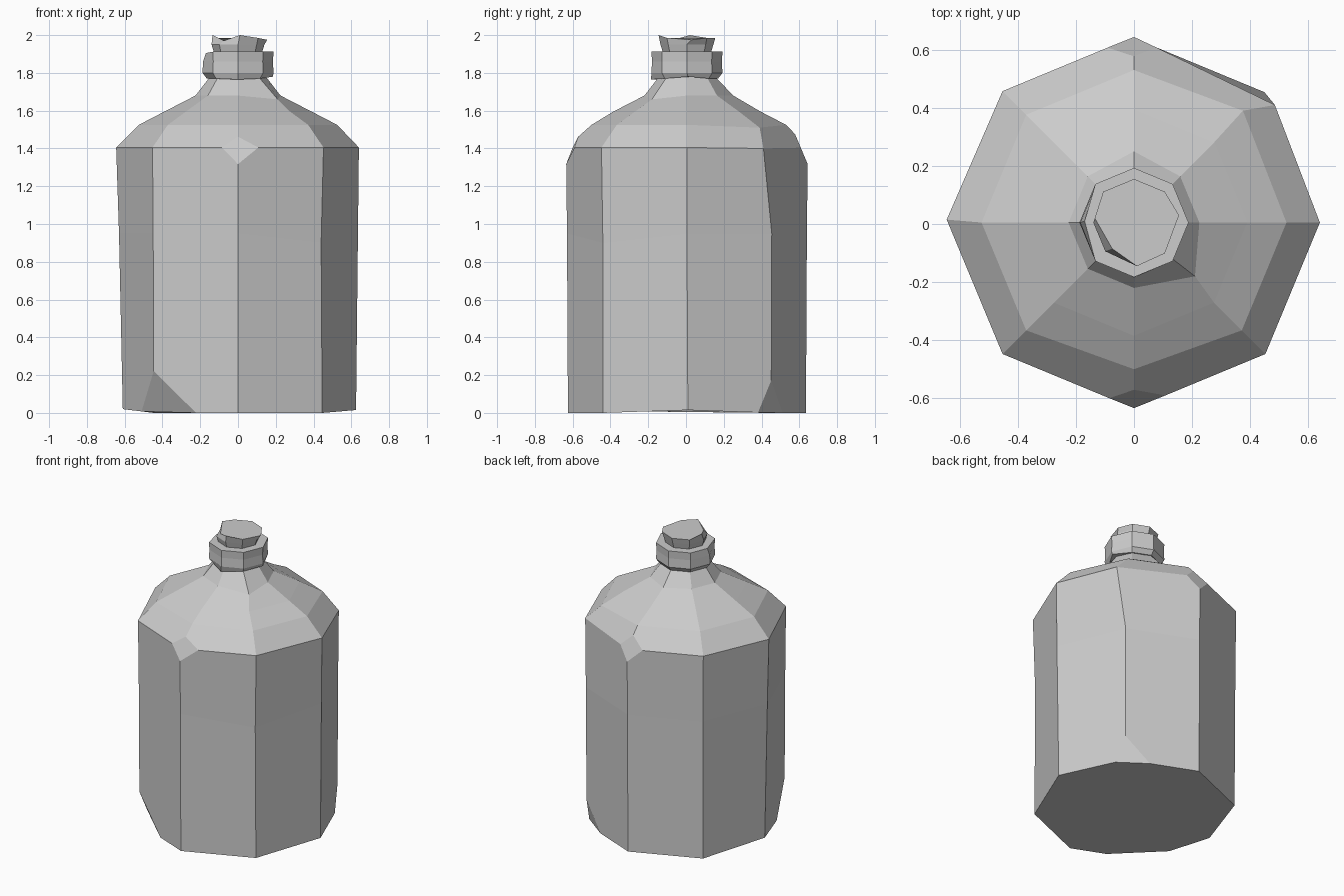
import bpy
import bmesh
from math import cos, sin, tau
from mathutils import Vector

SIDES = 8
old = bpy.data.objects.get("Cube")
if old:
    bpy.data.objects.remove(old, do_unlink=True)

grey = bpy.data.materials.new("stone grey")
grey.use_nodes = True
grey.diffuse_color = (0.6, 0.6, 0.6, 1)
grey.node_tree.nodes["Principled BSDF"].inputs["Base Color"].default_value = (0.6, 0.6, 0.6, 1)


def ring(radius, z, cy=0.005, moved=None):
    """Octagon of points, corner 0 on +x; moved replaces single corners."""
    pts = [Vector((radius * cos(tau * i / SIDES), cy + radius * sin(tau * i / SIDES), z))
           for i in range(SIDES)]
    for i, p in (moved or {}).items():
        pts[i] = Vector(p)
    return pts


def loft(name, rings, chips=()):
    """Skin the rings, cap both ends and slice off chipped corners."""
    bm = bmesh.new()
    rows = [[bm.verts.new(p) for p in r] for r in rings]
    for low, high in zip(rows, rows[1:]):
        for i in range(SIDES):
            j = (i + 1) % SIDES
            bm.faces.new((low[i], low[j], high[j], high[i]))
    bm.faces.new(rows[0][::-1])
    bm.faces.new(rows[-1])
    for a, b, c in chips:
        a, b, c = Vector(a), Vector(b), Vector(c)
        normal = (b - a).cross(c - a).normalized()
        if normal.dot(a - Vector((0, 0, 0.8))) < 0:
            normal.negate()
        cut = bmesh.ops.bisect_plane(bm, geom=bm.verts[:] + bm.edges[:] + bm.faces[:],
                                     plane_co=a, plane_no=normal, clear_outer=True)
        edges = [e for e in cut["geom_cut"] if isinstance(e, bmesh.types.BMEdge)]
        bmesh.ops.contextual_create(bm, geom=edges)
    bmesh.ops.recalc_face_normals(bm, faces=bm.faces)
    mesh = bpy.data.meshes.new(name)
    bm.to_mesh(mesh)
    bm.free()
    mesh.materials.append(grey)
    obj = bpy.data.objects.new(name, mesh)
    bpy.context.collection.objects.link(obj)
    return obj


# Bottle: worn octagonal body, sloping shoulder and neck
loft("bottle_body", [
    ring(0.63, 0, moved={0: (0.625, 0.01, 0.015), 4: (-0.61, 0.01, 0.02)}),
    ring(0.635, 0.95, moved={7: (0.44, -0.44, 0.9), 4: (-0.63, 0.01, 0.95)}),
    ring(0.64, 1.405, moved={1: (0.485, 0.41, 1.4), 4: (-0.645, 0.015, 1.405)}),
    ring(0.525, 1.525, moved={1: (0.375, 0.39, 1.51), 6: (0, -0.5, 1.525)}),
    ring(0.39, 1.595),
    ring(0.225, 1.68, moved={7: (0.21, -0.18, 1.66), 2: (0, 0.25, 1.68)}),
    ring(0.14, 1.79),
], chips=[
    # front and back rim
    ((0, -0.635, 1.315), (-0.09, -0.598, 1.41), (0.11, -0.588, 1.41)),
    ((0, 0.645, 1.315), (-0.09, 0.605, 1.41), (0.09, 0.605, 1.41)),
    # two base corners
    ((-0.447, -0.443, 0.225), (-0.22, -0.535, 0), (-0.53, -0.24, 0)),
    ((0.447, 0.45, 0.17), (0.30, 0.51, 0), (0.475, 0.38, 0)),
])

# Collar round the neck
loft("collar", [
    ring(0.165, 1.77, moved={0: (0.185, 0.01, 1.78), 6: (0, -0.185, 1.765)}),
    ring(0.188, 1.80),
    ring(0.185, 1.86),
    ring(0.188, 1.912, moved={4: (-0.17, 0.01, 1.905)}),
])

# Uneven stopper
loft("stopper", [
    ring(0.125, 1.90),
    ring(0.14, 1.95),
    ring(0.15, 1.985, moved={0: (0.155, 0.03, 1.975), 4: (-0.135, 0.02, 2.0),
                             5: (-0.075, -0.085, 1.97), 6: (0.01, -0.145, 2.0)}),
])
